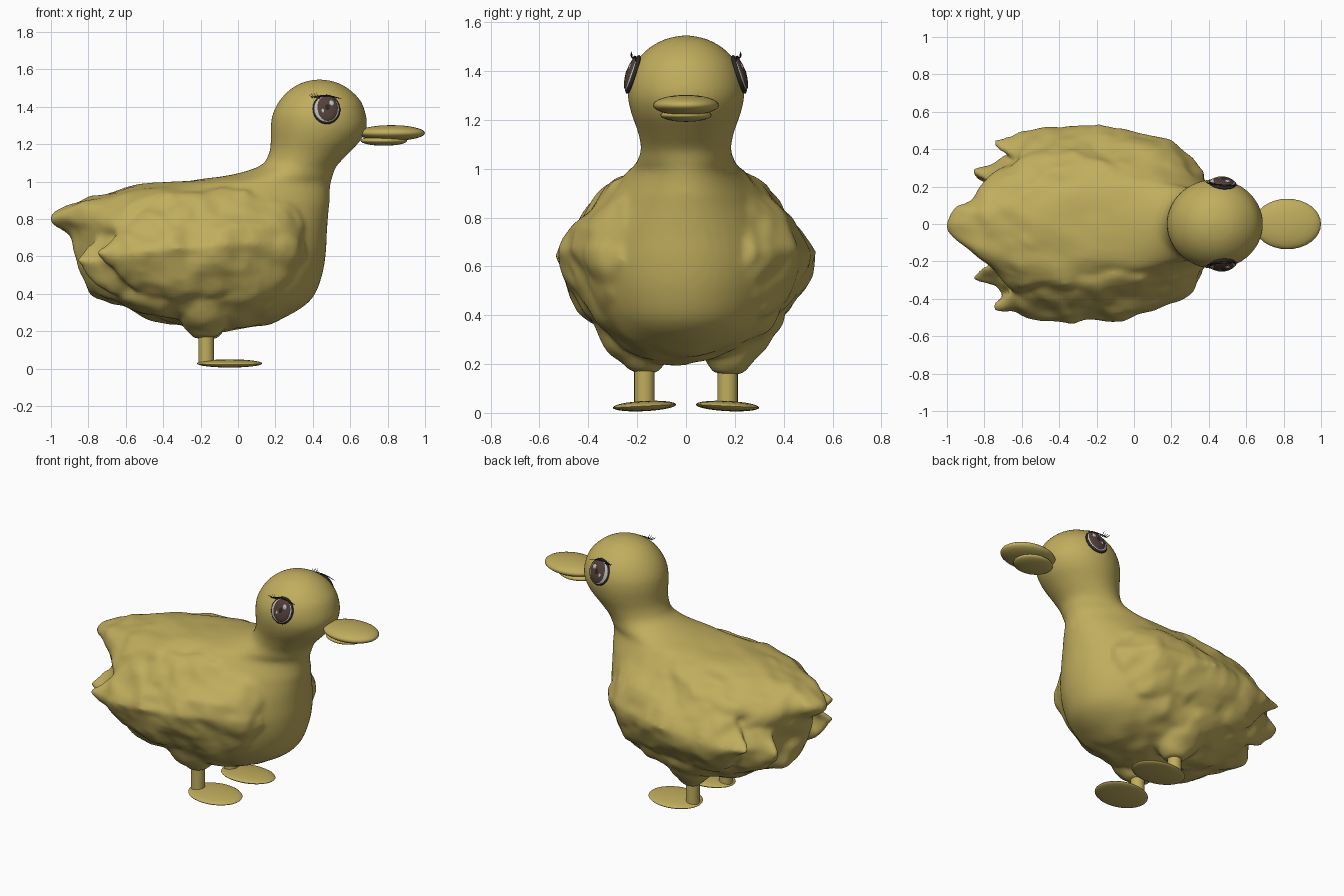
import bpy, bmesh, math
from mathutils import Vector, Matrix, noise

old = bpy.data.objects.get("Cube")
if old:
    bpy.data.objects.remove(old)


def material(name, rgb):
    m = bpy.data.materials.new(name)
    m.use_nodes = True
    m.diffuse_color = (*rgb, 1)
    m.node_tree.nodes["Principled BSDF"].inputs["Base Color"].default_value = (*rgb, 1)
    return m


YELLOW = material("duck_yellow", (0.53, 0.42, 0.11))
BLACK = material("lash_black", (0.025, 0.02, 0.018))
WHITE = material("eye_white", (0.52, 0.5, 0.49))
BROWN = material("iris_brown", (0.085, 0.05, 0.04))


def finish(name, bm, mat, angle=50):
    bmesh.ops.recalc_face_normals(bm, faces=bm.faces)
    me = bpy.data.meshes.new(name)
    bm.to_mesh(me)
    bm.free()
    me.materials.append(mat)
    ob = bpy.data.objects.new(name, me)
    bpy.context.scene.collection.objects.link(ob)
    bpy.ops.object.select_all(action='DESELECT')
    ob.select_set(True)
    bpy.context.view_layer.objects.active = ob
    bpy.ops.object.shade_smooth_by_angle(angle=math.radians(angle))
    return ob


def spline(rows, steps):
    """Smoothly interpolated copies of a list of profile rows."""
    out = []
    for i in range(len(rows) - 1):
        a, b = rows[max(i - 1, 0)], rows[i]
        c, d = rows[i + 1], rows[min(i + 2, len(rows) - 1)]
        for k in range(steps):
            t = k / steps
            out.append([q + t / 2 * (r - p + t * (2 * p - 5 * q + 4 * r - s + t * (3 * (q - r) + s - p)))
                        for p, q, r, s in zip(a, b, c, d)])
    return out + [rows[-1]]


def loft(rings):
    bm = bmesh.new()
    loops = [[bm.verts.new(p) for p in ring] for ring in rings]
    n = len(loops[0])
    for a, b in zip(loops, loops[1:]):
        for i in range(n):
            bm.faces.new((a[i], a[(i + 1) % n], b[(i + 1) % n], b[i]))
    bm.faces.new(loops[0])
    bm.faces.new(loops[-1])
    bmesh.ops.recalc_face_normals(bm, faces=bm.faces)
    return bm


def clamp(t):
    return min(max(t, 0), 1)


def ruffle(bm, amount, scale, weight=lambda p: 1):
    """Lumpy plumage."""
    bm.normal_update()
    for v in bm.verts:
        p = v.co.copy()
        lump = noise.noise(p * scale) + 0.5 * noise.noise(p * scale * 2.3)
        v.co += v.normal * lump * amount * weight(p)


def ellipsoid(name, mat, centre, size, rot=Matrix(), segs=32):
    bm = bmesh.new()
    bmesh.ops.create_uvsphere(bm, u_segments=segs, v_segments=16, radius=1)
    m = Matrix.Translation(centre) @ rot.to_4x4() @ Matrix.Diagonal((*size, 1))
    bmesh.ops.transform(bm, matrix=m, verts=bm.verts)
    return finish(name, bm, mat)


def tube(name, mat, points, radii):
    cu = bpy.data.curves.new(name, 'CURVE')
    cu.dimensions = '3D'
    cu.bevel_depth = 1
    cu.bevel_resolution = 2
    cu.use_fill_caps = True
    sp = cu.splines.new('POLY')
    sp.points.add(len(points) - 1)
    for q, p, r in zip(sp.points, points, radii):
        q.co = (*p, 1)
        q.radius = r
    cu.materials.append(mat)
    ob = bpy.data.objects.new(name, cu)
    bpy.context.scene.collection.objects.link(ob)


# Body, neck and head: horizontal slices (height, back x, front x, half width)
slices = [
    (0.215, -0.12, 0.04, 0.06), (0.24, -0.32, 0.16, 0.2), (0.30, -0.57, 0.30, 0.30),
    (0.38, -0.77, 0.40, 0.39), (0.50, -0.83, 0.45, 0.44), (0.62, -0.87, 0.47, 0.455),
    (0.72, -0.94, 0.475, 0.44), (0.79, -1.0, 0.48, 0.415), (0.85, -0.985, 0.485, 0.375),
    (0.89, -0.9, 0.49, 0.34), (0.94, -0.74, 0.49, 0.29), (0.99, -0.46, 0.495, 0.235),
    (1.025, -0.1, 0.505, 0.205),
    (1.08, 0.11, 0.525, 0.185), (1.15, 0.165, 0.59, 0.197), (1.22, 0.175, 0.655, 0.222),
    (1.29, 0.175, 0.688, 0.238), (1.36, 0.185, 0.683, 0.236), (1.43, 0.22, 0.657, 0.209),
    (1.49, 0.275, 0.60, 0.157), (1.53, 0.345, 0.53, 0.087), (1.547, 0.42, 0.45, 0.01)]
rings = []
for z, x0, x1, w in spline(slices, 4):
    ring = []
    for i in range(64):
        a = math.tau * i / 64
        x = (x0 + x1) / 2 + (x1 - x0) / 2 * math.cos(a)
        taper = 1 - 0.35 * clamp((-0.6 - x) / 0.3)
        ring.append((x, w * taper * math.sin(a), z))
    rings.append(ring)
bm = loft(rings)
ruffle(bm, 0.04, 5, lambda p: clamp((0.3 - p.x) * 3) * clamp((1.04 - p.z) * 8))
body = finish("body", bm, YELLOW)
plumage = [body]


def wing(name, side, rows, amount):
    """Rows: x, centre z, half height, centre y, half thickness."""
    rings = []
    for x, zc, hz, yc, hy in spline(rows, 6):
        ring = []
        for i in range(40):
            a = math.tau * i / 40
            dz = hz * math.sin(a)
            lean = 0.5 * max(dz, 0) + 0.25 * max(-dz, 0)
            ring.append((x, side * (yc + hy * math.cos(a) - lean), zc + dz))
        rings.append(ring)
    bm = loft(rings)
    ruffle(bm, amount, 6)
    plumage.append(finish(name, bm, YELLOW))


wing_rows = [(0.37, 0.66, 0.05, 0.25, 0.03), (0.30, 0.67, 0.2, 0.31, 0.06),
             (0.17, 0.67, 0.28, 0.37, 0.085), (-0.1, 0.66, 0.29, 0.41, 0.105),
             (-0.35, 0.64, 0.27, 0.42, 0.11), (-0.55, 0.62, 0.21, 0.42, 0.085),
             (-0.65, 0.615, 0.09, 0.425, 0.05), (-0.75, 0.62, 0.01, 0.44, 0.015)]
under_rows = [(-0.2, 0.6, 0.1, 0.32, 0.04), (-0.4, 0.6, 0.24, 0.35, 0.07),
              (-0.65, 0.59, 0.19, 0.32, 0.07), (-0.78, 0.58, 0.11, 0.28, 0.045),
              (-0.86, 0.58, 0.015, 0.29, 0.015)]

for side, label in ((1, "left"), (-1, "right")):
    wing(label + "_wing", side, wing_rows, 0.03)
    wing(label + "_under_wing", side, under_rows, 0.03)

    # Thigh tapering to the shin
    rings = [[(x + r * math.cos(math.tau * i / 24), side * (y + r * math.sin(math.tau * i / 24)), z)
              for i in range(24)]
             for z, x, y, r in spline([(0.165, -0.17, 0.17, 0.055), (0.195, -0.17, 0.175, 0.085),
                                       (0.26, -0.18, 0.2, 0.13), (0.36, -0.18, 0.25, 0.13)], 4)]
    bm = loft(rings)
    ruffle(bm, 0.012, 9)
    plumage.append(finish(label + "_thigh", bm, YELLOW))

    # Shin and webbed foot
    shin = bmesh.new()
    bmesh.ops.create_cone(shin, cap_ends=True, segments=20, radius1=0.042, radius2=0.042, depth=0.18,
                          matrix=Matrix.Translation((-0.17, side * 0.17, 0.12)))
    finish(label + "_shin", shin, YELLOW)
    ellipsoid(label + "_foot", YELLOW, (-0.045, side * 0.17, 0.028), (0.175, 0.13, 0.021),
              Matrix.Rotation(side * -0.05, 3, 'X'))

    # Eye: flattened layers stacked outwards on the side of the head
    normal = Vector((0.08, side, 0.33)).normalized()
    across = Vector((1, 0, 0)) - normal * normal.x
    across.normalize()
    up = normal.cross(across) * side
    up = up if up.z > 0 else -up
    frame = Matrix((across, up, across.cross(up))).transposed()
    centre = Vector((0.473, side * 0.217, 1.386))

    def on_eye(u, v, out=0.0):
        return centre + across * u + up * v + normal * out

    for part, mat, u, v, out, w, h, d in (
            ("eye_rim", BLACK, 0, 0, 0, 0.075, 0.083, 0.02),
            ("eye_white", WHITE, 0, 0, 0.004, 0.069, 0.076, 0.02),
            ("iris", BROWN, 0.003, 0.002, 0.009, 0.059, 0.072, 0.02),
            ("pupil", BLACK, 0.003, 0.003, 0.016, 0.022, 0.03, 0.015),
            ("eye_glint", WHITE, 0.024, 0.027, 0.023, 0.015, 0.017, 0.006),
            ("small_glint", WHITE, -0.02, -0.014, 0.024, 0.009, 0.014, 0.004)):
        ellipsoid(label + "_" + part, mat, on_eye(u, v, out), (w, h, d), frame, 24)

    # Upper lid line and lashes
    lid = []
    for i in range(13):
        u = -0.085 + 0.165 * i / 12
        lid.append(on_eye(u, 0.072 - 2 * (u + 0.01) ** 2, 0.015))
    tube(label + "_lid_line", BLACK, lid, [0.001 + 0.0025 * math.sin(math.pi * i / 12) for i in range(13)])
    for k in range(4):
        u = -0.075 + 0.013 * k
        tube(label + "_lash_" + str(k + 1), BLACK,
             [on_eye(u, 0.06, 0.012), on_eye(u - 0.012, 0.066, 0.022),
              on_eye(u - 0.023, 0.073 + 0.005 * k, 0.03)], [0.0025, 0.002, 0.0006])

# Blend wings and thighs into the body as one plumage surface
bpy.ops.object.select_all(action='DESELECT')
for ob in plumage:
    ob.select_set(True)
bpy.context.view_layer.objects.active = body
bpy.ops.object.join()
remesh = body.modifiers.new("blend", 'REMESH')
remesh.mode = 'VOXEL'
remesh.voxel_size = 0.014
remesh.use_smooth_shade = True
soften = body.modifiers.new("soften", 'SMOOTH')
soften.factor = 0.5
soften.iterations = 8

# Bill
ellipsoid("upper_bill", YELLOW, (0.82, 0, 1.26), (0.18, 0.135, 0.042))
ellipsoid("lower_bill", YELLOW, (0.78, 0, 1.219), (0.125, 0.105, 0.027))
